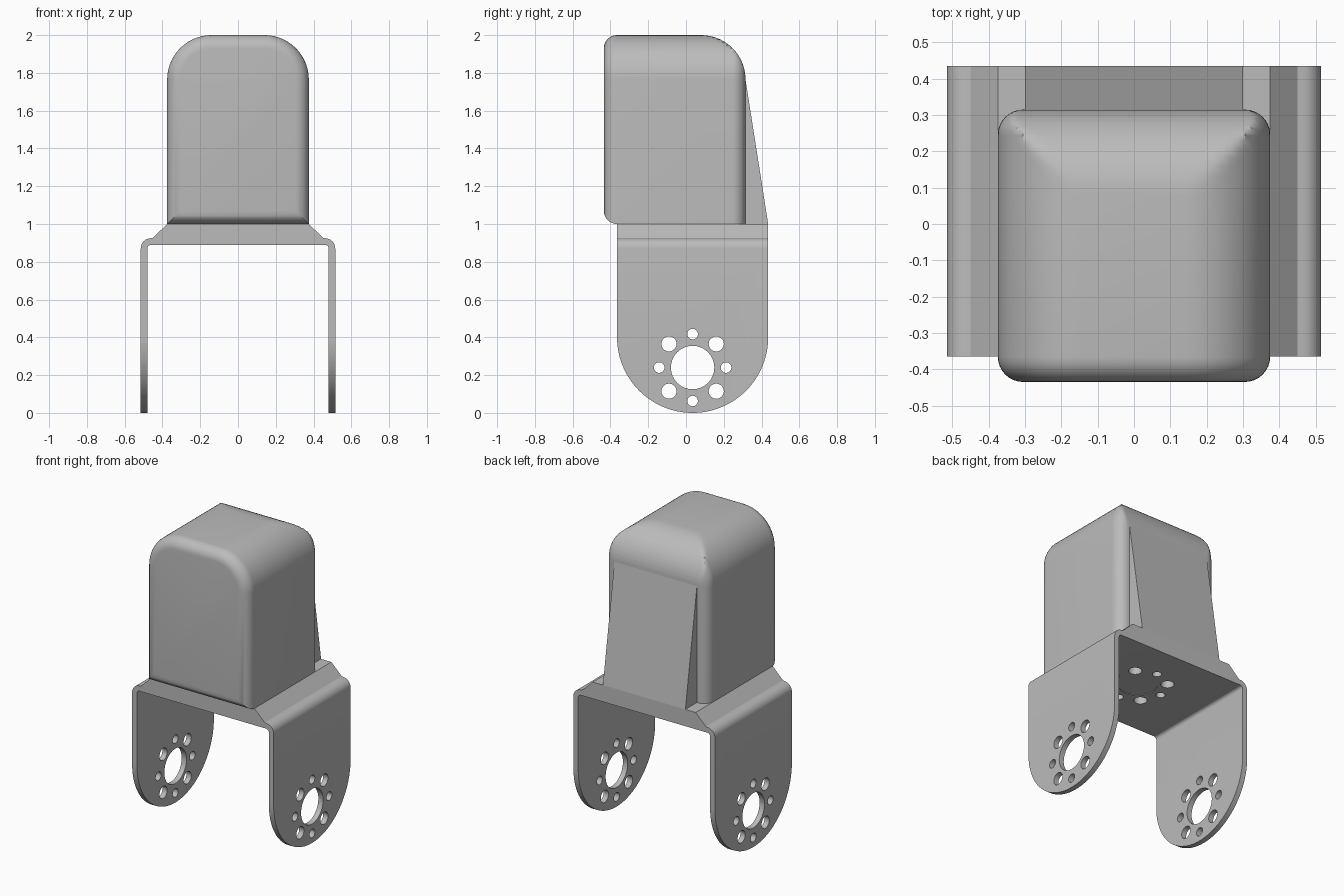
import bpy, bmesh
from math import sin, cos, pi, radians
from mathutils import Vector, Matrix

if "Cube" in bpy.data.objects:
    bpy.data.objects.remove(bpy.data.objects["Cube"], do_unlink=True)

grey = bpy.data.materials.new("light grey")
grey.use_nodes = True
colour = (0.5, 0.5, 0.5, 1)
grey.diffuse_color = colour
grey.node_tree.nodes["Principled BSDF"].inputs["Base Color"].default_value = colour


def finish(name, bm):
    bmesh.ops.recalc_face_normals(bm, faces=bm.faces[:])
    mesh = bpy.data.meshes.new(name)
    bm.to_mesh(mesh)
    bm.free()
    mesh.materials.append(grey)
    ob = bpy.data.objects.new(name, mesh)
    bpy.context.collection.objects.link(ob)
    return ob


def loft(name, rings):
    """Skin a row of equal-length closed rings and cap both ends."""
    bm = bmesh.new()
    rows = [[bm.verts.new(p) for p in ring] for ring in rings]
    n = len(rows[0])
    for a, b in zip(rows, rows[1:]):
        for i in range(n):
            j = (i + 1) % n
            bm.faces.new((a[i], a[j], b[j], b[i]))
    bm.faces.new(rows[0])
    bm.faces.new(rows[-1])
    return finish(name, bm)


def arc(cx, cz, r, start, end, steps):
    return [(cx + r * cos(radians(start + (end - start) * i / steps)),
             cz + r * sin(radians(start + (end - start) * i / steps)))
            for i in range(steps + 1)]


def mirrored(half):
    return half + [(-x, z) for x, z in reversed(half)]


def smooth(ob, angle):
    bpy.ops.object.select_all(action='DESELECT')
    ob.select_set(True)
    bpy.context.view_layer.objects.active = ob
    bpy.ops.object.shade_smooth_by_angle(angle=radians(angle))


def boolean(ob, cutter, operation):
    cutter.hide_render = True
    mod = ob.modifiers.new(operation, 'BOOLEAN')
    mod.operation, mod.object, mod.solver = operation, cutter, 'EXACT'
    bpy.ops.object.select_all(action='DESELECT')
    ob.select_set(True)
    bpy.context.view_layer.objects.active = ob
    bpy.ops.object.modifier_apply(modifier=mod.name)
    bpy.data.objects.remove(cutter, do_unlink=True)


# Housing: arched sections from front to back, rounded at every rim
HALF, FRONT, BACK = 0.375, -0.435, 0.315
BIG, SMALL, STEPS = 0.235, 0.07, 14


def housing_ring(y, inset, floor, ceiling):
    half = [(HALF - inset, floor)]
    half += arc(HALF - BIG, 2 - BIG, BIG - inset, 0, 90, STEPS)
    return [(x, y, min(z, ceiling)) for x, z in mirrored(half)]


rings = []
for i in range(9):                       # front rim fillet
    a = pi / 2 * i / 8
    d = SMALL * (1 - sin(a))
    rings.append(housing_ring(FRONT + SMALL * (1 - cos(a)), d, 1 + d, 2 - d))
back_rows = {BIG * sin(pi / 2 * i / STEPS) for i in range(STEPS + 1)}
back_rows |= {BIG - SMALL + SMALL * sin(pi / 2 * i / 8) for i in range(8)}
for s in sorted(back_rows):              # large rear curve and rear corners
    t = max(0, s - BIG + SMALL)
    d = SMALL - max(0, SMALL ** 2 - t * t) ** 0.5
    drop = BIG - max(0, BIG ** 2 - s * s) ** 0.5
    rings.append(housing_ring(BACK - BIG + s, d, 1, 2 - drop))
smooth(loft("housing", rings), 30)

# Sloped panel behind the housing
slope = [(0.25, 1), (0.435, 1), (BACK, 1.765), (0.25, 1.765)]
loft("rear_wedge", [[(x, y, z) for y, z in slope] for x in (-0.3, 0.3)])

# Fork bracket: bent profile, trimmed to round leg ends, then drilled
MID, WIDE, HOLE_Z = 0.035, 0.4, 0.24
half = [(0.375, 1), (0.45, 0.927)]
half += arc(0.46, 0.87, 0.055, 90, 0, 8)
half += [(0.515, -0.1), (0.48, -0.1)]
half += arc(0.46, 0.87, 0.02, 0, 90, 6)
bracket = loft("fork_bracket", [[(x, y, z) for x, z in mirrored(half)]
                                for y in (MID - WIDE, MID + WIDE)])
outline = arc(MID, WIDE, WIDE, 180, 360, 48)
outline += [(MID + WIDE + 0.1, WIDE), (MID + WIDE + 0.1, 1.2),
            (MID - WIDE - 0.1, 1.2), (MID - WIDE - 0.1, WIDE)]
trim = loft("leg_trim", [[(x, y, z) for y, z in outline] for x in (-0.7, 0.7)])
boolean(bracket, trim, 'INTERSECT')

drills = bmesh.new()


def drill(r, centre, depth, rotation=Matrix()):
    place = Matrix.Translation(Vector(centre)) @ rotation
    bmesh.ops.create_cone(drills, cap_ends=True, segments=32, radius1=r,
                          radius2=r, depth=depth, matrix=place)


sideways = Matrix.Rotation(pi / 2, 4, 'Y')
drill(0.115, (0, MID, HOLE_Z), 1.4, sideways)
drill(0.115, (0, MID, 0.844), 0.1)       # shallow recess under the plate
for i in range(8):
    u, v = 0.177 * cos(i * pi / 4), 0.177 * sin(i * pi / 4)
    r = 0.04 if i % 2 else 0.028
    drill(r, (0, MID + u, HOLE_Z + v), 1.4, sideways)
    drill(r, (u, MID + v, 0.92), 0.24)
boolean(bracket, finish("drills", drills), 'DIFFERENCE')
smooth(bracket, 30)
